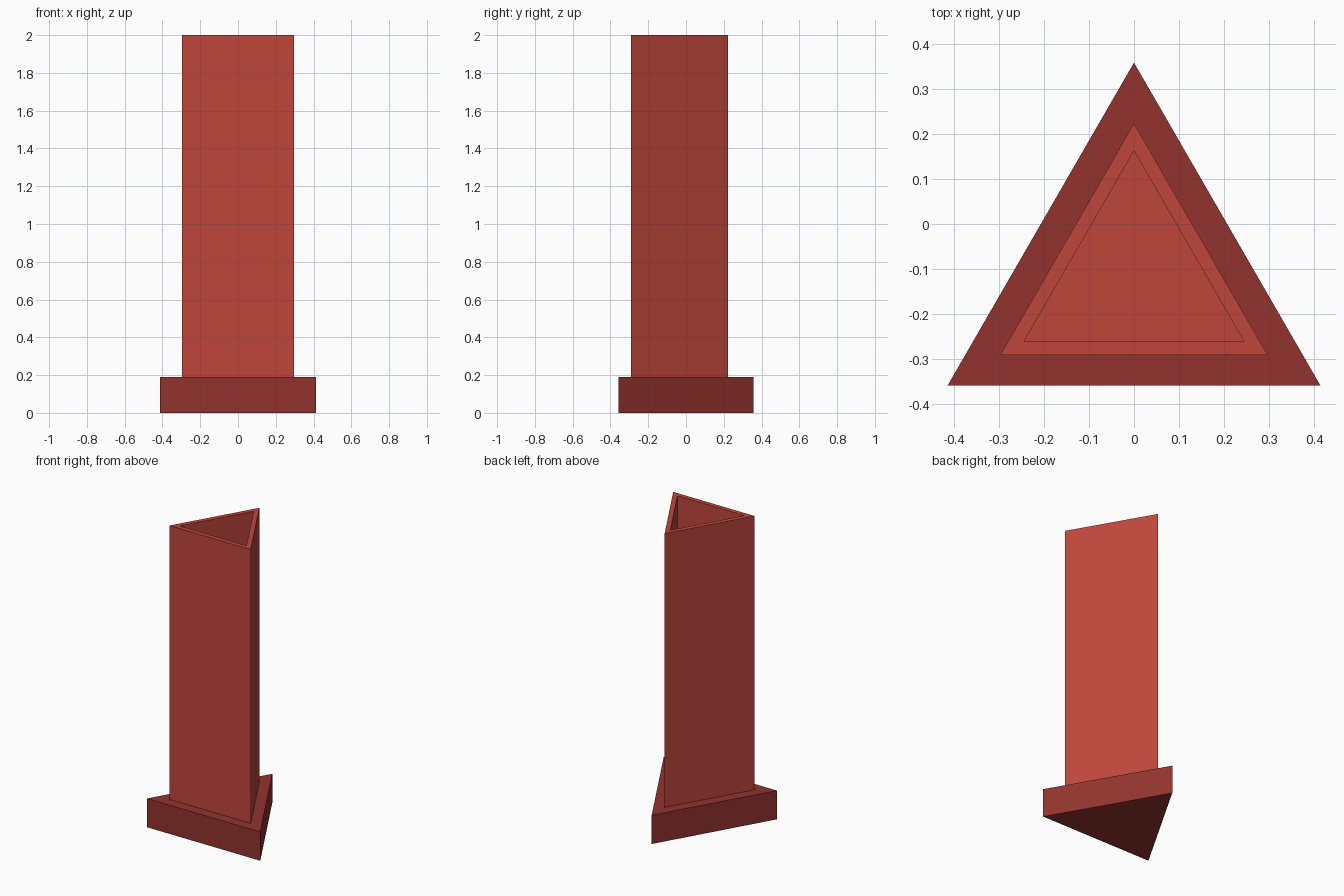
import bpy, bmesh, math

if "Cube" in bpy.data.objects:
    bpy.data.objects.remove(bpy.data.objects["Cube"])

CY = -0.1195  # shared centre of the nested triangles


def material(name, rgb):
    m = bpy.data.materials.new(name)
    m.diffuse_color = (*rgb, 1)
    m.use_nodes = True
    m.node_tree.nodes["Principled BSDF"].inputs["Base Color"].default_value = m.diffuse_color
    return m


def ring(bm, radius, z):
    angles = [math.radians(90 + 120 * i) for i in range(3)]
    return [bm.verts.new((radius * math.cos(a), CY + radius * math.sin(a), z)) for a in angles]


def stacked_triangles(name, rings, mat):
    """Join successive triangular rings (radius, z) and cap both ends."""
    bm = bmesh.new()
    loops = [ring(bm, r, z) for r, z in rings]
    for a, b in zip(loops, loops[1:]):
        for i in range(3):
            j = (i + 1) % 3
            bm.faces.new((a[i], a[j], b[j], b[i]))
    bm.faces.new(loops[0][::-1])
    bm.faces.new(loops[-1])
    bmesh.ops.recalc_face_normals(bm, faces=bm.faces)
    mesh = bpy.data.meshes.new(name)
    bm.to_mesh(mesh)
    bm.free()
    mesh.materials.append(mat)
    obj = bpy.data.objects.new(name, mesh)
    bpy.context.collection.objects.link(obj)
    return obj


# Solid triangular plinth
stacked_triangles("base", [(0.478, 0), (0.478, 0.19)],
                  material("dark_red", (0.29, 0.033, 0.027)))

# Hollow column: outer wall, rim, inner wall, floor
stacked_triangles("hollow_column",
                  [(0.343, 0.19), (0.343, 2.0), (0.282, 2.0), (0.282, 0.22)],
                  material("red", (0.52, 0.062, 0.045)))
